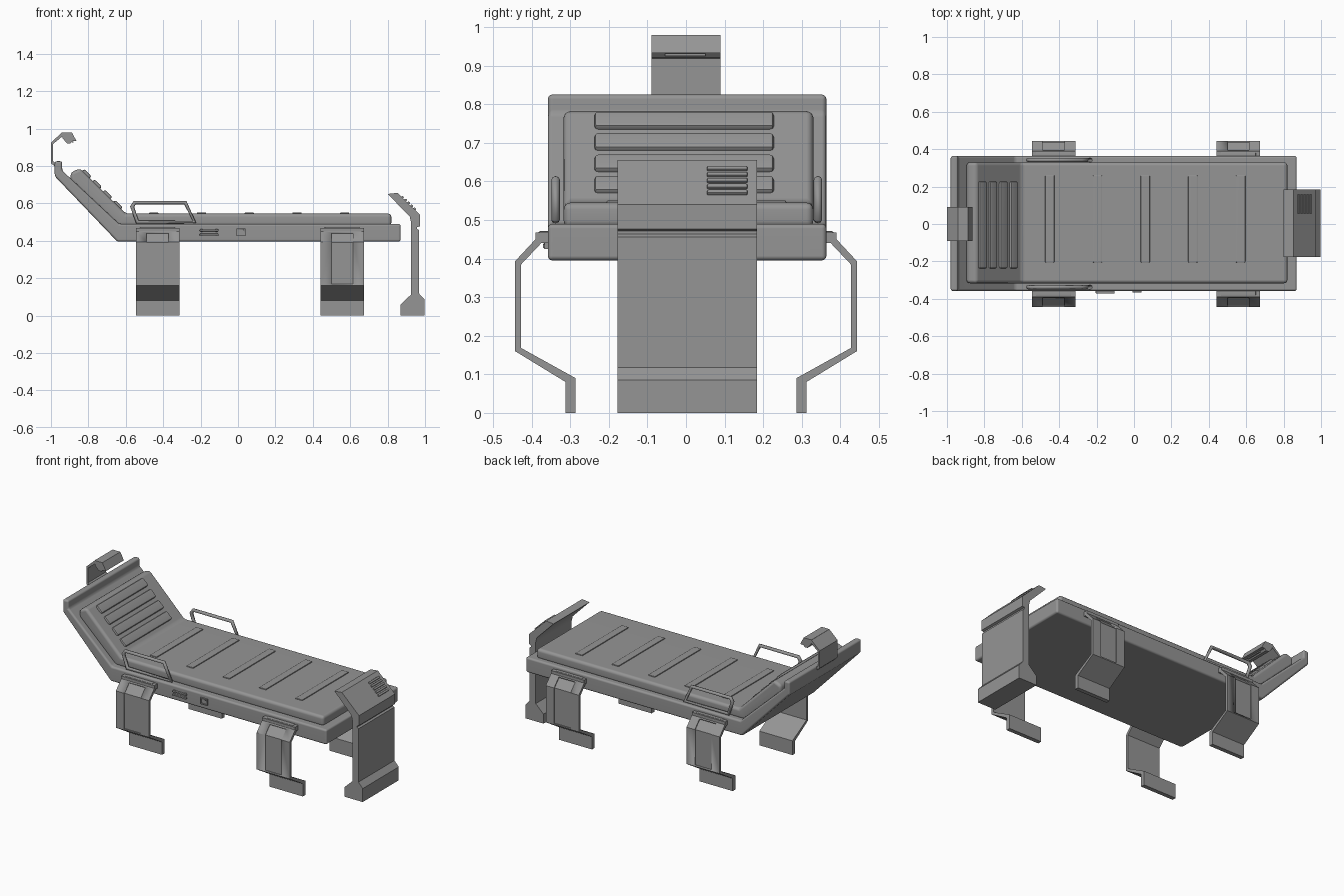
import bpy, bmesh, math
from mathutils import Matrix, Vector

old = bpy.data.objects.get("Cube")
if old:
    bpy.data.objects.remove(old, do_unlink=True)

grey = bpy.data.materials.new("medium grey")
grey.use_nodes = True
colour = (0.3, 0.3, 0.3, 1)
grey.diffuse_color = colour
for node in grey.node_tree.nodes:
    if node.type == 'BSDF_PRINCIPLED':
        node.inputs["Base Color"].default_value = colour


def finish(name, bm, bevel=0.0, segments=2):
    """Bevel the hard edges, then make a smooth-shaded object."""
    bmesh.ops.recalc_face_normals(bm, faces=bm.faces)
    if bevel:
        edges = [e for e in bm.edges if e.calc_face_angle(0) > 0.2]
        bmesh.ops.bevel(bm, geom=edges, offset=bevel, segments=segments,
                        profile=0.5, affect='EDGES', clamp_overlap=True)
    mesh = bpy.data.meshes.new(name)
    bm.to_mesh(mesh)
    bm.free()
    mesh.materials.append(grey)
    ob = bpy.data.objects.new(name, mesh)
    bpy.context.collection.objects.link(ob)
    bpy.ops.object.select_all(action='DESELECT')
    ob.select_set(True)
    bpy.context.view_layer.objects.active = ob
    bpy.ops.object.shade_smooth_by_angle(angle=math.radians(40))
    if bevel:
        ob.modifiers.new("even shading", 'WEIGHTED_NORMAL').keep_sharp = True
    return ob


def prism(name, profile, axis, lo, hi, bevel=0.0, segments=2):
    """Extrude a profile along y (profile in x, z) or along x (profile in y, z)."""
    bm = bmesh.new()
    place = (lambda p, d: (p[0], d, p[1])) if axis == 'y' else (lambda p, d: (d, p[0], p[1]))
    face = bm.faces.new([bm.verts.new(place(p, lo)) for p in profile])
    moved = bmesh.ops.extrude_face_region(bm, geom=[face])["geom"]
    shift = Vector((0, hi - lo, 0)) if axis == 'y' else Vector((hi - lo, 0, 0))
    bmesh.ops.translate(bm, vec=shift, verts=[g for g in moved if isinstance(g, bmesh.types.BMVert)])
    return finish(name, bm, bevel, segments)


def box(name, centre, size, bevel=0.0, tilt=0.0):
    bm = bmesh.new()
    bmesh.ops.create_cube(bm, size=1)
    bmesh.ops.scale(bm, vec=size, verts=bm.verts)
    if tilt:
        bmesh.ops.rotate(bm, matrix=Matrix.Rotation(tilt, 3, 'Y'), verts=bm.verts)
    bmesh.ops.translate(bm, vec=centre, verts=bm.verts)
    return finish(name, bm, bevel)


def carve(target, cutter):
    mod = target.modifiers.new("recess", 'BOOLEAN')
    mod.operation, mod.solver, mod.object = 'DIFFERENCE', 'EXACT', cutter
    bpy.context.view_layer.objects.active = target
    bpy.ops.object.modifier_apply(modifier=mod.name)
    bpy.data.objects.remove(cutter, do_unlink=True)


# Bed frame with raised back and head lip
prism("bed_frame", [(0.87, 0.395), (0.87, 0.49), (-0.635, 0.49), (-0.94, 0.775),
                    (-0.94, 0.825), (-0.98, 0.825), (-0.98, 0.745), (-0.645, 0.395)],
      'y', -0.358, 0.364, 0.012, 3)

# Mattress and its raised ribs
prism("mattress", [(0.82, 0.48), (0.82, 0.545), (-0.6, 0.545), (-0.845, 0.787),
                   (-0.895, 0.765), (-0.895, 0.72), (-0.64, 0.48)],
      'y', -0.317, 0.33, 0.018, 3)
for i in range(5):
    box(f"mattress_rib_{i + 1}", (-0.45 + 0.255 * i, 0.027, 0.542), (0.05, 0.466, 0.018), 0.005)
for i in range(4):
    z = 0.754 - 0.0555 * i
    box(f"back_rib_{i + 1}", (-0.813 + 0.0555 * i, -0.005, z), (0.056, 0.465, 0.03),
        0.01, math.radians(44.5))

# Bent plate legs with a recessed panel
leg_profile = [(0.355, 0.468), (0.39, 0.468), (0.39, 0.45), (0.443, 0.393), (0.443, 0.16),
               (0.312, 0.08), (0.312, 0), (0.286, 0), (0.286, 0.09), (0.427, 0.168),
               (0.427, 0.385), (0.375, 0.44), (0.355, 0.44)]
recess = [(0.392, 0.439), (0.437, 0.391), (0.437, 0.168), (0.46, 0.168),
          (0.46, 0.42), (0.41, 0.465)]
for end, x in (("head", -0.43), ("foot", 0.557)):
    for side, s in (("left", 1), ("right", -1)):
        leg = prism(f"{end}_{side}_leg", [(s * y, z) for y, z in leg_profile],
                    'x', x - 0.116, x + 0.116)
        cutter = prism("panel_cutter", [(s * y, z) for y, z in recess], 'x', x - 0.058, x + 0.058)
        carve(leg, cutter)
        box(f"{end}_{side}_bracket", (x, s * 0.368, 0.458), (0.19, 0.03, 0.026), 0.005)

# Side rails: closed tube loops
rail_path = [(-0.538, 0.5), (-0.566, 0.582), (-0.552, 0.604), (-0.282, 0.604), (-0.232, 0.5)]
for side, y in (("left", 0.342), ("right", -0.338)):
    curve = bpy.data.curves.new("rail_path", 'CURVE')
    curve.dimensions = '3D'
    curve.bevel_depth = 0.011
    curve.bevel_resolution = 2
    line = curve.splines.new('POLY')
    line.points.add(len(rail_path) - 1)
    line.use_cyclic_u = True
    for point, (px, pz) in zip(line.points, rail_path):
        point.co = (px, y, pz, 1)
    curve.materials.append(grey)
    rail = bpy.data.objects.new(f"{side}_rail", curve)
    bpy.context.collection.objects.link(rail)

# Head lamp on a thin bent arm
prism("lamp_arm", [(-0.972, 0.79), (-1.0, 0.815), (-1.0, 0.925), (-0.942, 0.978), (-0.93, 0.965),
                   (-0.988, 0.918), (-0.988, 0.825), (-0.965, 0.81)], 'y', -0.09, 0.09)
prism("lamp_head", [(-0.942, 0.979), (-0.888, 0.979), (-0.863, 0.932), (-0.885, 0.932),
                    (-0.895, 0.921), (-0.915, 0.921), (-0.938, 0.948)], 'y', -0.09, 0.09)
box("lamp_strip", (-0.883, -0.002, 0.928), (0.008, 0.105, 0.006))

# Foot stand with flared base, groove and slanted console
prism("foot_stand", [(0.87, 0), (0.87, 0.06), (0.925, 0.112), (0.925, 0.5), (0.918, 0.53),
                     (0.8, 0.65), (0.852, 0.656), (0.972, 0.54), (0.972, 0.477),
                     (0.958, 0.472), (0.958, 0.463), (0.968, 0.456), (0.968, 0.118),
                     (0.998, 0.085), (0.998, 0)], 'y', -0.177, 0.184)
for i in range(5):
    z = 0.632 - 0.0155 * i
    box(f"console_vent_{i + 1}", (0.879 + 0.016 * i, 0.107, z), (0.013, 0.104, 0.014),
        0.003, math.radians(44))

# Small controls on the right side of the frame
for i, z in enumerate((0.455, 0.433)):
    box(f"side_bar_{i + 1}", (-0.155, -0.364, z), (0.1, 0.014, 0.009), 0.002)
    for x in (-0.195, -0.115):
        box("side_bar_mount", (x, -0.362, z), (0.012, 0.014, 0.014), 0.002)
button = box("side_button", (0.015, -0.36, 0.445), (0.048, 0.014, 0.04))
carve(button, box("button_cutter", (0.015, -0.368, 0.445), (0.034, 0.012, 0.026)))
